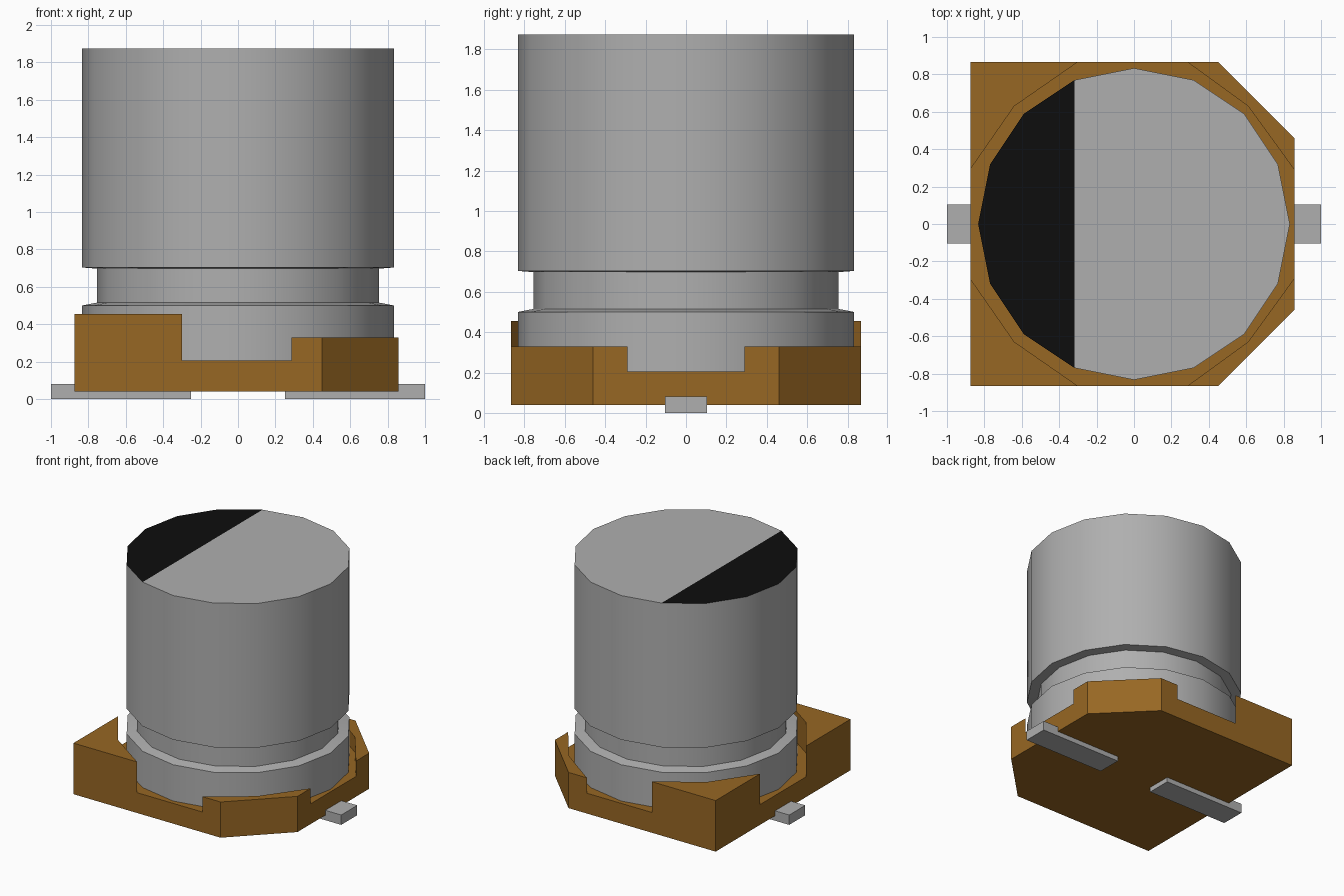
import bpy, bmesh, math

cube = bpy.data.objects.get("Cube")
if cube:
    bpy.data.objects.remove(cube, do_unlink=True)


def material(name, rgb):
    m = bpy.data.materials.new(name)
    m.use_nodes = True
    m.diffuse_color = (*rgb, 1)
    m.node_tree.nodes["Principled BSDF"].inputs["Base Color"].default_value = (*rgb, 1)
    return m


metal = material("aluminium grey", (0.43, 0.43, 0.43))
brown = material("brown plastic", (0.31, 0.135, 0.017))
black = material("black marking", (0.004, 0.004, 0.004))


def finish(bm, name, mats):
    bmesh.ops.recalc_face_normals(bm, faces=bm.faces[:])
    mesh = bpy.data.meshes.new(name)
    bm.to_mesh(mesh)
    bm.free()
    for m in mats:
        mesh.materials.append(m)
    obj = bpy.data.objects.new(name, mesh)
    bpy.context.collection.objects.link(obj)
    return obj


# Can: 16-sided lathe of a profile with a crimped groove
SIDES = 16
profile = [(0.833, 0.19), (0.833, 0.50), (0.755, 0.515),
           (0.755, 0.697), (0.833, 0.703), (0.833, 1.875)]
bm = bmesh.new()
rings = []
for r, z in profile:
    angles = [2 * math.pi * i / SIDES for i in range(SIDES)]
    rings.append([bm.verts.new((r * math.cos(a), r * math.sin(a), z)) for a in angles])
for low, high in zip(rings, rings[1:]):
    for i in range(SIDES):
        j = (i + 1) % SIDES
        bm.faces.new((low[i], low[j], high[j], high[i]))
bm.faces.new(rings[0][::-1])
# Top is split along a chord: plain part and polarity marking
top = rings[-1]
bm.faces.new(top[11:] + top[:6])
mark = bm.faces.new(top[5:12])
mark.material_index = 1
can = finish(bm, "can", [metal, black])
bpy.ops.object.select_all(action='DESELECT')
can.select_set(True)
bpy.context.view_layer.objects.active = can
bpy.ops.object.shade_smooth_by_angle(angle=math.radians(30))

# Base: slab whose four corners rise around the can
Z_BOTTOM, Z_FLOOR = 0.04, 0.205
right_outer = [(0.857, 0.29), (0.857, 0.46), (0.45, 0.866), (0.285, 0.866)]
left_outer = [(-0.30, 0.866), (-0.873, 0.866), (-0.873, 0.295)]
right_inner, left_inner = (0.61, 0.63), (-0.64, 0.63)


def flip(points):
    return [(x, -y) for x, y in reversed(points)]


# outer points counter-clockwise, inner point, top height
corners = [(right_outer, right_inner, 0.33),
           (left_outer, left_inner, 0.455),
           (flip(left_outer), flip([left_inner])[0], 0.455),
           (flip(right_outer), flip([right_inner])[0], 0.33)]

bm = bmesh.new()
outline, floor, blocks = [], [], []
for outer, inner, height in corners:
    vs = [bm.verts.new((x, y, Z_FLOOR)) for x, y in outer]
    vi = bm.verts.new((*inner, Z_FLOOR))
    outline += vs
    floor += [vs[0], vi, vs[-1]]
    blocks.append((bm.faces.new(vs + [vi]), height))
bm.faces.new(floor)
under = [bm.verts.new((v.co.x, v.co.y, Z_BOTTOM)) for v in outline]
bm.faces.new(under[::-1])
for i in range(len(outline)):
    j = (i + 1) % len(outline)
    bm.faces.new((under[i], under[j], outline[j], outline[i]))
for face, height in blocks:
    raised = bmesh.ops.extrude_discrete_faces(bm, faces=[face])["faces"][0]
    for v in raised.verts:
        v.co.z = height
# merge coplanar side faces
bmesh.ops.dissolve_limit(bm, angle_limit=math.radians(1),
                         verts=bm.verts[:], edges=bm.edges[:])
finish(bm, "base", [brown])

# Leads: flat bars under the base, one per side
for name, side in (("left_lead", 1), ("right_lead", -1)):
    bm = bmesh.new()
    bmesh.ops.create_cube(bm, size=1)
    for v in bm.verts:
        v.co.x = side * 0.625 + v.co.x * 0.75
        v.co.y *= 0.206
        v.co.z = 0.04 + v.co.z * 0.08
    finish(bm, name, [metal])
